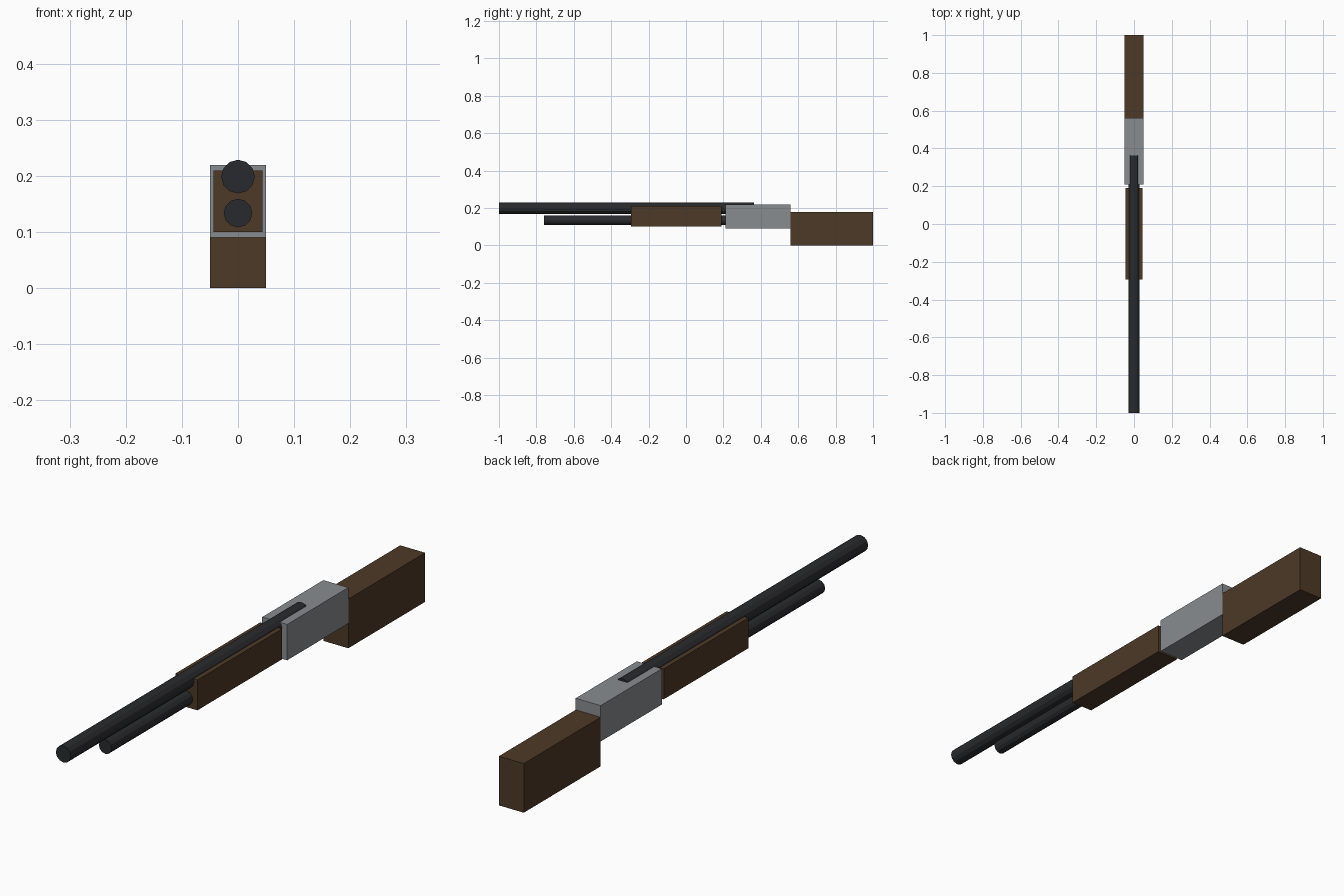
import bpy, math

if "Cube" in bpy.data.objects:
    bpy.data.objects.remove(bpy.data.objects["Cube"])


def material(name, rgb):
    m = bpy.data.materials.new(name)
    m.diffuse_color = (*rgb, 1)
    m.use_nodes = True
    m.node_tree.nodes["Principled BSDF"].inputs["Base Color"].default_value = m.diffuse_color
    return m


wood = material("wood", (0.075, 0.041, 0.02))
dark_steel = material("dark_steel", (0.022, 0.023, 0.026))
light_steel = material("light_steel", (0.25, 0.265, 0.275))


def box(name, half_width, y0, y1, z0, z1, mat):
    bpy.ops.mesh.primitive_cube_add(size=1, location=(0, (y0 + y1) / 2, (z0 + z1) / 2))
    ob = bpy.context.object
    ob.name = name
    ob.scale = (2 * half_width, y1 - y0, z1 - z0)
    ob.data.materials.append(mat)


def tube(name, radius, y0, y1, z, mat):
    bpy.ops.mesh.primitive_cylinder_add(
        vertices=12, radius=radius, depth=y1 - y0,
        location=(0, (y0 + y1) / 2, z), rotation=(math.pi / 2, 0, 0))
    ob = bpy.context.object
    ob.name = name
    ob.data.materials.append(mat)


# Wooden furniture
box("stock", 0.05, 0.56, 1.0, 0.0, 0.178, wood)
box("fore_end", 0.044, -0.295, 0.19, 0.10, 0.21, wood)

# Metal body
box("receiver", 0.05, 0.21, 0.56, 0.09, 0.22, light_steel)

# Barrel and the shorter tube beneath it
tube("barrel", 0.03, -1.0, 0.363, 0.199, dark_steel)
tube("under_tube", 0.0255, -0.76, 0.36, 0.134, dark_steel)
